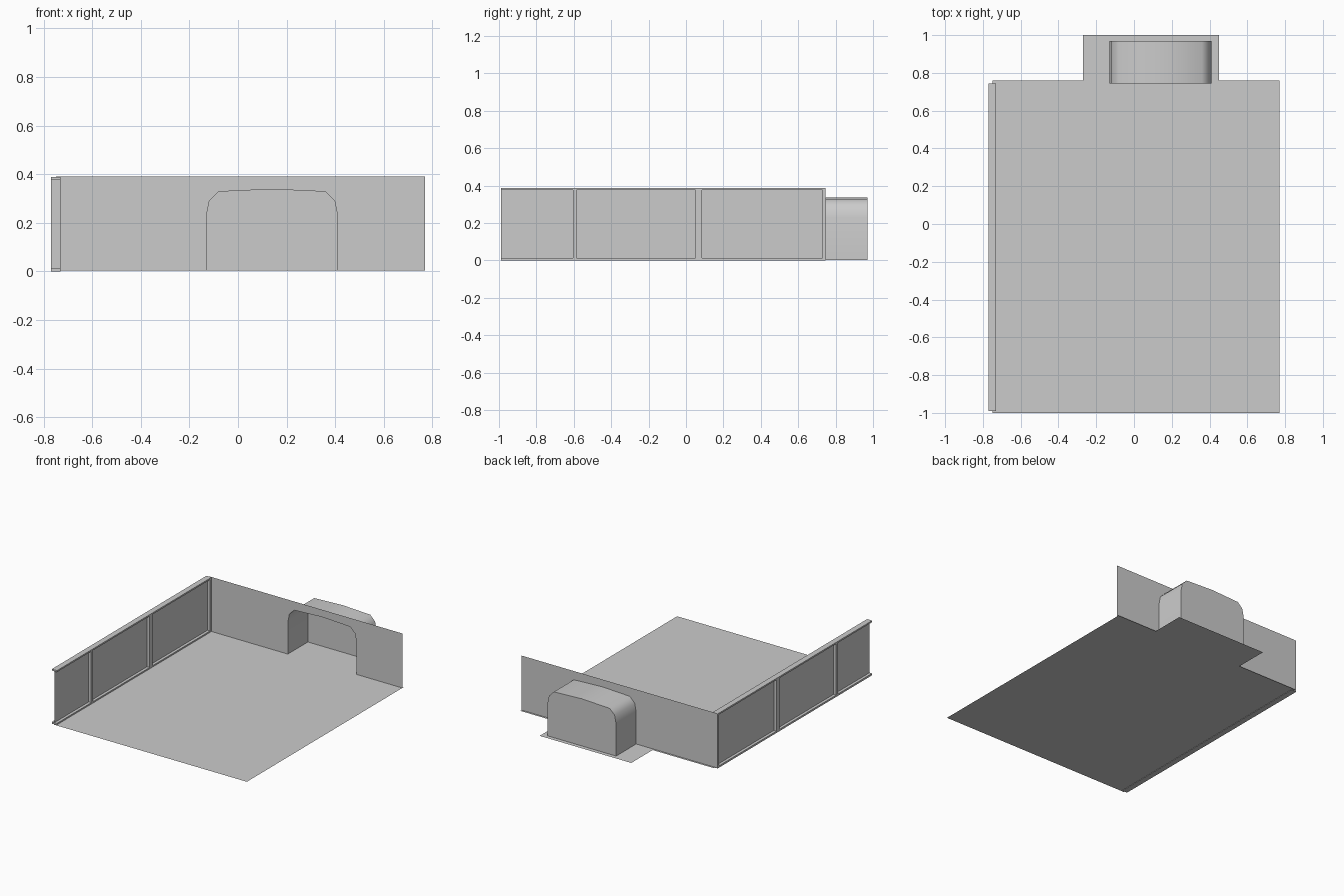
import bpy
import bmesh
import math

cube = bpy.data.objects.get("Cube")
if cube:
    bpy.data.objects.remove(cube, do_unlink=True)

# Single plain grey
grey = bpy.data.materials.new("plain_grey")
grey.use_nodes = True
colour = (0.6, 0.6, 0.6, 1)
grey.diffuse_color = colour
grey.node_tree.nodes["Principled BSDF"].inputs["Base Color"].default_value = colour


def add_mesh(name, verts, faces):
    mesh = bpy.data.meshes.new(name)
    mesh.from_pydata(verts, [], faces)
    mesh.materials.append(grey)
    obj = bpy.data.objects.new(name, mesh)
    bpy.context.collection.objects.link(obj)
    return obj


def sheet(name, points):
    return add_mesh(name, points, [list(range(len(points)))])


def box(name, low, high):
    bm = bmesh.new()
    bmesh.ops.create_cube(bm, size=1)
    for v in bm.verts:
        v.co = [low[i] if v.co[i] < 0 else high[i] for i in range(3)]
    mesh = bpy.data.meshes.new(name)
    bm.to_mesh(mesh)
    bm.free()
    mesh.materials.append(grey)
    obj = bpy.data.objects.new(name, mesh)
    bpy.context.collection.objects.link(obj)
    return obj


BASE, TOP = 0.003, 0.39
LEFT, RIGHT = -0.75, 0.77
WALL_Y, ALCOVE_Y = 0.745, 0.97

# Floor with a tongue under the alcove
outline = [(LEFT, -1), (RIGHT, -1), (RIGHT, 0.76), (0.45, 0.76),
           (0.45, 1), (-0.27, 1), (-0.27, 0.76), (LEFT, 0.76)]
sheet("floor", [(x, y, BASE) for x, y in outline])

# Arch profile, mirrored about its centre line
centre = 0.14
half = [(0.27, BASE), (0.27, 0.23), (0.258, 0.29), (0.22, 0.328)]
arch = [(centre - x, z) for x, z in half] + [(centre, 0.338)]
arch += [(centre + x, z) for x, z in reversed(half)]

# Back wall with the arched opening
wall = [(LEFT, BASE)] + arch + [(RIGHT, BASE), (RIGHT, TOP), (LEFT, TOP)]
sheet("back_wall", [(x, WALL_Y, z) for x, z in wall])

# Alcove: arch swept backwards and closed at the rear
n = len(arch)
verts = [(x, y, z) for y in (WALL_Y, ALCOVE_Y) for x, z in arch]
faces = [(i, i + 1, n + i + 1, n + i) for i in range(n - 1)]
faces.append(list(range(2 * n - 1, n - 1, -1)))
alcove = add_mesh("alcove", verts, faces)
bpy.ops.object.select_all(action='DESELECT')
alcove.select_set(True)
bpy.context.view_layer.objects.active = alcove
bpy.ops.object.shade_smooth_by_angle(angle=math.radians(50))

# Window wall: rails, posts and recessed panes
OUT, IN, FRONT = -0.77, -0.73, -0.99
box("window_sill", (OUT, FRONT, 0), (IN, WALL_Y, 0.013))
box("window_head", (OUT, FRONT, 0.377), (IN, WALL_Y, 0.388))
posts = [(-0.605, -0.585), (0.05, 0.085), (0.73, WALL_Y)]
start = FRONT
for i, (a, b) in enumerate(posts, 1):
    box(f"window_post_{i}", (OUT, a, 0.013), (IN, b, 0.377))
    sheet(f"window_pane_{i}", [(LEFT, start, 0.013), (LEFT, a, 0.013),
                               (LEFT, a, 0.377), (LEFT, start, 0.377)])
    start = b
